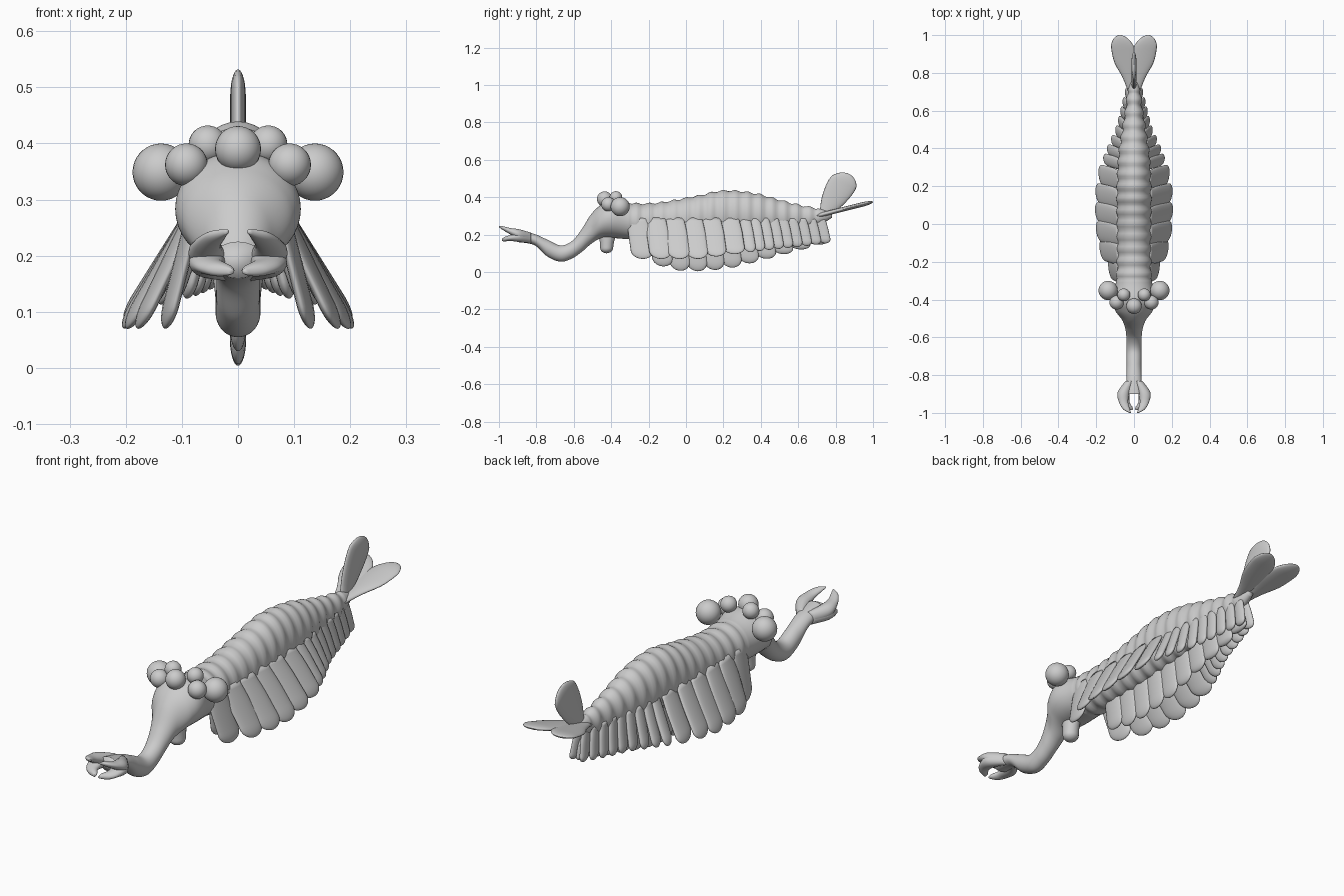
import bpy, bmesh, math
from mathutils import Vector

cube = bpy.data.objects.get("Cube")
if cube:
    bpy.data.objects.remove(cube, do_unlink=True)

grey = bpy.data.materials.new("plain_grey")
grey.use_nodes = True
grey.diffuse_color = (0.6, 0.6, 0.6, 1)
grey.node_tree.nodes["Principled BSDF"].inputs["Base Color"].default_value = (0.6, 0.6, 0.6, 1)


def smooth_path(stations, steps):
    """Catmull-Rom interpolation through tuples of any length."""
    pts = [stations[0]] + list(stations) + [stations[-1]]
    out = []
    for i in range(1, len(pts) - 2):
        for s in range(steps):
            t = s / steps
            out.append([0.5 * (2 * b + (c - a) * t + (2 * a - 5 * b + 4 * c - d) * t * t
                               + (3 * b - a - 3 * c + d) * t ** 3)
                        for a, b, c, d in zip(*pts[i - 1:i + 3])])
    return out + [list(stations[-1])]


def finish(name, bm):
    bmesh.ops.recalc_face_normals(bm, faces=bm.faces)
    for f in bm.faces:
        f.smooth = True
    mesh = bpy.data.meshes.new(name)
    bm.to_mesh(mesh)
    bm.free()
    mesh.materials.append(grey)
    obj = bpy.data.objects.new(name, mesh)
    bpy.context.collection.objects.link(obj)
    return obj


def skin(name, rings, sides=24):
    """Loft elliptical rings, each given as (centre, u radius vector, v radius vector)."""
    bm = bmesh.new()
    loops = []
    for c, u, v in rings:
        angles = [2 * math.pi * k / sides for k in range(sides)]
        loops.append([bm.verts.new(c + u * math.cos(a) + v * math.sin(a)) for a in angles])
    for p, q in zip(loops, loops[1:]):
        for k in range(sides):
            n = (k + 1) % sides
            bm.faces.new((p[k], p[n], q[n], q[k]))
    bm.faces.new(loops[0])
    bm.faces.new(loops[-1])
    return finish(name, bm)


def paddle(name, root, tip, wide, thick, widths):
    """Flat lobe with a rounded end; widths are half widths from root to tip."""
    root, tip, wide = Vector(root), Vector(tip), Vector(wide).normalized()
    normal = (tip - root).cross(wide).normalized()
    rings = []
    count = 18
    samples = smooth_path([(w,) for w in widths], 12)
    for i in range(count + 1):
        t = math.sin(math.pi / 2 * i / count)
        w = samples[round(t * (len(samples) - 1))][0]
        cap = math.sqrt(max(0.0004, 1 - max(0, (t - 0.8) / 0.2) ** 2))
        rings.append((root.lerp(tip, t), wide * w * cap, normal * thick * cap))
    return skin(name, rings, 20)


def along(table, y):
    """Linear lookup of a value by position along the body."""
    for (a, p), (b, q) in zip(table, table[1:]):
        if y <= b:
            return p + (q - p) * (y - a) / (b - a)
    return table[-1][1]


# Trunk, head and proboscis: y, top, bottom, half width
profile = [
    (-0.90, 0.225, 0.160, 0.045), (-0.81, 0.203, 0.143, 0.039), (-0.74, 0.172, 0.082, 0.039),
    (-0.67, 0.142, 0.055, 0.040), (-0.61, 0.165, 0.072, 0.040), (-0.56, 0.225, 0.105, 0.045),
    (-0.51, 0.305, 0.148, 0.062), (-0.46, 0.355, 0.178, 0.098), (-0.40, 0.385, 0.182, 0.112),
    (-0.30, 0.368, 0.175, 0.095), (-0.15, 0.370, 0.170, 0.088), (0.05, 0.405, 0.170, 0.090),
    (0.20, 0.435, 0.180, 0.090), (0.36, 0.422, 0.190, 0.082), (0.50, 0.385, 0.210, 0.062),
    (0.62, 0.355, 0.225, 0.043), (0.72, 0.337, 0.255, 0.032), (0.78, 0.325, 0.290, 0.015)]
rings = []
for y, top, bottom, half in smooth_path(profile, 12):
    ripple = 0.0
    if -0.30 < y < 0.70:
        ripple = 0.0045 * math.cos(2 * math.pi * y / 0.066)
    rings.append((Vector((0, y, (top + bottom) / 2)), Vector((half + ripple, 0, 0)),
                  Vector((0, 0, (top - bottom) / 2 + ripple))))
skin("body_and_proboscis", rings, 40)

# Eyes: x, y, z, radius
eyes = [("centre_eye", 0, -0.435, 0.39, 0.041), ("front_eye", 0.092, -0.415, 0.362, 0.038),
        ("upper_eye", 0.054, -0.375, 0.398, 0.034), ("outer_eye", 0.137, -0.352, 0.349, 0.051)]
for name, x, y, z, r in eyes:
    for side in ((1, -1) if x else (1,)):
        bm = bmesh.new()
        bmesh.ops.create_uvsphere(bm, u_segments=28, v_segments=18, radius=r)
        bmesh.ops.translate(bm, verts=bm.verts, vec=(side * x, y, z))
        finish(name, bm)

# Claw fingers: x, y, z, half width, half height
fingers = {
    "upper_claw": [(0.022, -0.83, 0.185, 0.022, 0.025), (0.054, -0.89, 0.200, 0.032, 0.028),
                   (0.056, -0.94, 0.218, 0.025, 0.017), (0.040, -0.98, 0.235, 0.018, 0.010),
                   (0.020, -1.0, 0.243, 0.004, 0.004)],
    "lower_claw": [(0.022, -0.83, 0.180, 0.022, 0.025), (0.053, -0.89, 0.188, 0.032, 0.028),
                   (0.052, -0.94, 0.182, 0.028, 0.016), (0.032, -0.97, 0.175, 0.024, 0.012),
                   (0.012, -0.985, 0.172, 0.005, 0.005)]}
for name, stations in fingers.items():
    for side in (1, -1):
        skin(name, [(Vector((side * x, y, z)), Vector((w, 0, 0)), Vector((0, 0, h)))
                    for x, y, z, w, h in smooth_path(stations, 8)], 20)

# Side flaps: broad at the front, fine towards the tail
tip_x = [(-0.25, 0.125), (-0.13, 0.185), (0.0, 0.205), (0.2, 0.20), (0.35, 0.155),
         (0.5, 0.085), (0.62, 0.055), (0.75, 0.02)]
tip_z = [(-0.25, 0.07), (0.05, 0.07), (0.2, 0.09), (0.4, 0.115), (0.6, 0.135), (0.75, 0.155)]
root_x = [(-0.25, 0.075), (0.2, 0.075), (0.4, 0.062), (0.6, 0.035), (0.75, 0.01)]
positions = [-0.24 + 0.098 * i for i in range(6)] + [0.335 + 0.05 * i for i in range(9)]
for y in positions:
    half = 0.06 if y < 0.3 else 0.033
    for side in (1, -1):
        paddle("side_flap", (side * along(root_x, y), y - 0.02, 0.285),
               (side * along(tip_x, y), y + 0.01, along(tip_z, y)),
               (side * 0.12, 1, 0), 0.013, (half * 0.9, half, half, half))

# Underside keel flaps along the middle
keel_z = [(-0.15, 0.035), (-0.02, 0.002), (0.1, 0.005), (0.25, 0.025), (0.4, 0.065),
          (0.55, 0.105), (0.75, 0.16)]
for i in range(10):
    y = -0.13 + 0.092 * i
    paddle("keel_flap", (0, y - 0.02, 0.25), (0, y + 0.01, along(keel_z, y)),
           (0.08, 1, 0), 0.014, (0.05, 0.056, 0.056, 0.054))
paddle("chin_lobe", (0, -0.42, 0.24), (0, -0.425, 0.10), (0, 1, 0), 0.035,
       (0.05, 0.045, 0.036, 0.034))

# Tail fan: one upright fin and two flukes
paddle("upright_tail_fin", (0, 0.74, 0.31), (0, 0.87, 0.525), (0, 1, -0.45), 0.014,
       (0.03, 0.055, 0.07, 0.075, 0.06))
for side in (1, -1):
    paddle("tail_fluke", (side * 0.01, 0.70, 0.30), (side * 0.074, 1.0, 0.375),
           (1, 0, 0), 0.012, (0.022, 0.035, 0.060, 0.062, 0.050))
